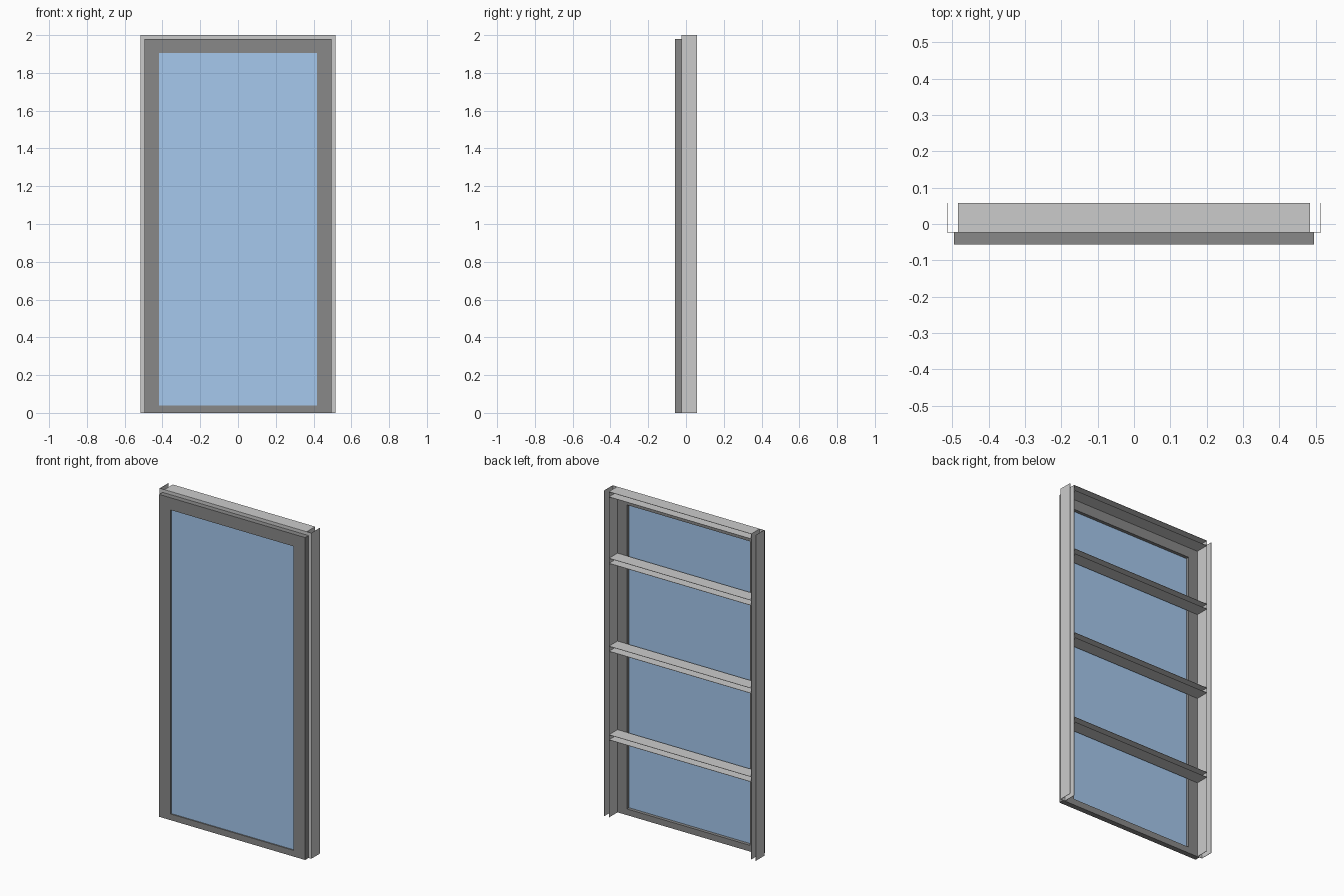
import bpy, bmesh

if "Cube" in bpy.data.objects:
    bpy.data.objects.remove(bpy.data.objects["Cube"])

FRONT, MID, BACK = -0.057, -0.024, 0.058   # y levels: sash face, sash/channel joint, back
W, H = 0.515, 2.0                          # half width and height of the channel frame
FLANGE, T = 0.033, 0.002                   # channel width and sheet thickness


def material(name, color):
    m = bpy.data.materials.new(name)
    m.diffuse_color = (*color, 1)
    m.use_nodes = True
    m.node_tree.nodes["Principled BSDF"].inputs["Base Color"].default_value = m.diffuse_color
    return m


def solid(name, outline, place, start, end, mat=None):
    """Extrude a 2D outline; place(u, v, w) maps it into the model."""
    bm = bmesh.new()
    face = bm.faces.new([bm.verts.new(place(u, v, start)) for u, v in outline])
    ext = bmesh.ops.extrude_face_region(bm, geom=[face])
    shift = place(0, 0, end - start)
    moved = [g for g in ext["geom"] if isinstance(g, bmesh.types.BMVert)]
    bmesh.ops.translate(bm, verts=moved, vec=shift)
    bmesh.ops.recalc_face_normals(bm, faces=bm.faces)
    me = bpy.data.meshes.new(name)
    bm.to_mesh(me)
    bm.free()
    ob = bpy.data.objects.new(name, me)
    bpy.context.collection.objects.link(ob)
    if mat:
        me.materials.append(mat)
    return ob


def box(name, x0, x1, y0, y1, z0, z1, mat=None):
    return solid(name, [(x0, y0), (x1, y0), (x1, y1), (x0, y1)],
                 lambda u, v, w: (u, v, w), z0, z1, mat)


def channel(a):
    """U-shaped section open to the back, spanning a to a + FLANGE."""
    b = a + FLANGE
    return [(a, MID), (b, MID), (b, BACK), (b - T, BACK), (b - T, MID + T),
            (a + T, MID + T), (a + T, BACK), (a, BACK)]


dark = material("dark_grey", (0.25, 0.25, 0.25))
blue = material("blue_glass", (0.38, 0.58, 0.85))

# Upright channels
for side, x in (("left", -W), ("right", W - FLANGE)):
    solid(f"{side}_upright", channel(x), lambda u, v, w: (u, v, w), 0, H)

# Head channel and three cross rails
inner = W - FLANGE
for name, top in (("head_channel", H), ("upper_rail", 1.592),
                  ("middle_rail", 1.052), ("lower_rail", 0.508)):
    solid(name, channel(top - FLANGE), lambda u, v, w: (w, v, u), -inner, inner)

# Dark sash: two stiles with a top and bottom rail between them
SX, GX, ST, GB, GT = 0.496, 0.418, 1.98, 0.038, 1.905
for side, x0, x1 in (("left", -SX, -GX), ("right", GX, SX)):
    box(f"{side}_stile", x0, x1, FRONT, MID, 0, ST, dark)
box("sash_bottom_rail", -GX, GX, FRONT, MID, 0, GB, dark)
box("sash_top_rail", -GX, GX, FRONT, MID, GT, ST, dark)

# Glass pane set into the sash
box("glass_pane", -GX, GX, -0.050, -0.044, GB, GT, blue)
